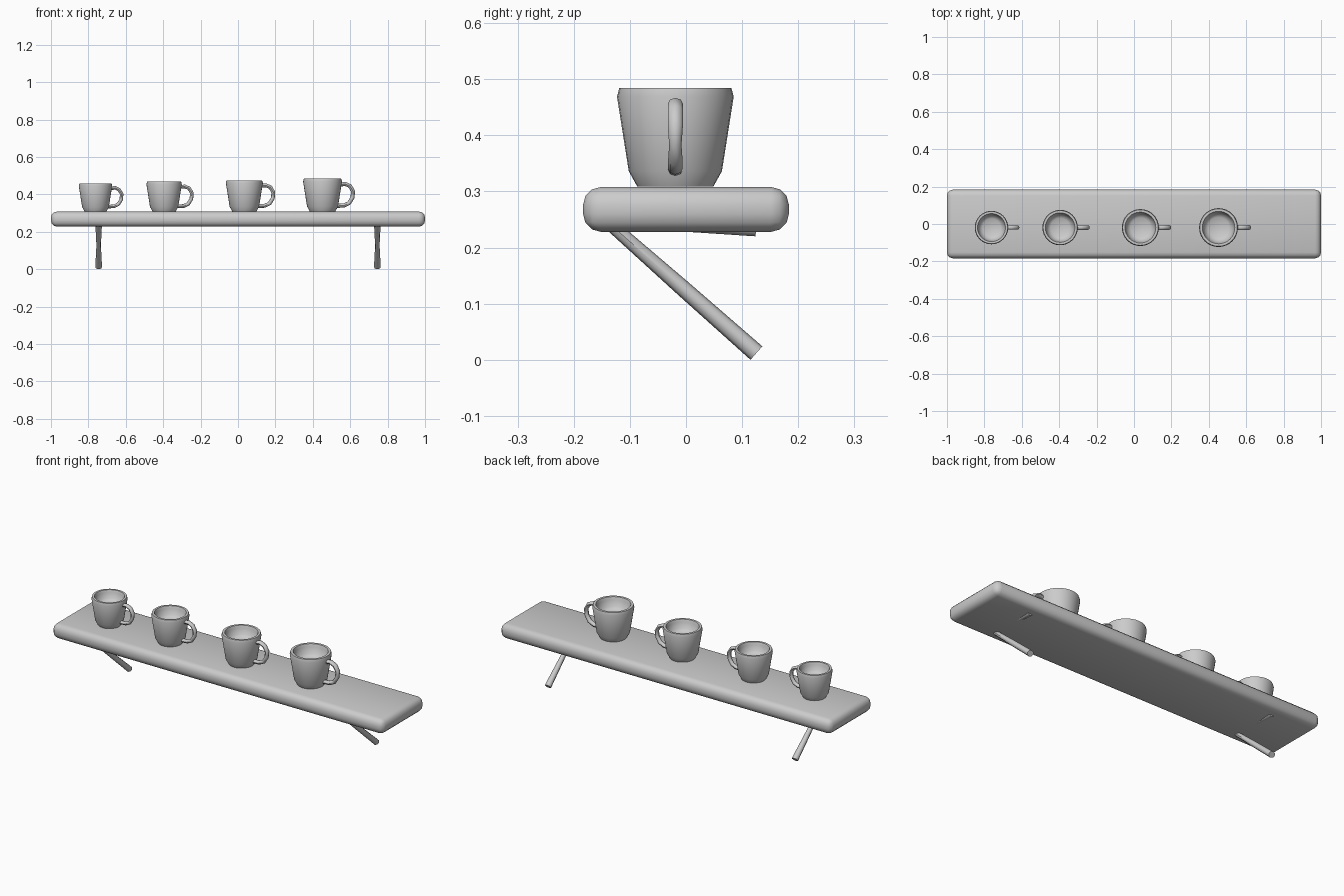
import bpy, bmesh, math
from mathutils import Vector

if "Cube" in bpy.data.objects:
    bpy.data.objects.remove(bpy.data.objects["Cube"], do_unlink=True)

GREY = (0.6, 0.6, 0.6, 1)
grey = bpy.data.materials.new("plain grey")
grey.use_nodes = True
grey.diffuse_color = GREY
grey.node_tree.nodes["Principled BSDF"].inputs["Base Color"].default_value = GREY


def finish(name, bm, angle=50):
    """Turn a bmesh into a smooth-shaded grey object."""
    bmesh.ops.recalc_face_normals(bm, faces=bm.faces)
    mesh = bpy.data.meshes.new(name)
    bm.to_mesh(mesh)
    bm.free()
    mesh.materials.append(grey)
    obj = bpy.data.objects.new(name, mesh)
    bpy.context.collection.objects.link(obj)
    bpy.ops.object.select_all(action='DESELECT')
    obj.select_set(True)
    bpy.context.view_layer.objects.active = obj
    bpy.ops.object.shade_smooth_by_angle(angle=math.radians(angle))
    return obj


def tube(name, path, side, widths, depths, sides=8):
    """Sweep an oval along a flat path; side is the normal of its plane."""
    bm = bmesh.new()
    rings = []
    for i, p in enumerate(path):
        tangent = path[min(i + 1, len(path) - 1)] - path[max(i - 1, 0)]
        normal = side.cross(tangent).normalized()
        ring = []
        for k in range(sides):
            a = math.tau * k / sides
            ring.append(bm.verts.new(p + side * math.cos(a) * widths[i]
                                     + normal * math.sin(a) * depths[i]))
        rings.append(ring)
    for r, s in zip(rings, rings[1:]):
        for k in range(sides):
            j = (k + 1) % sides
            bm.faces.new((r[k], r[j], s[j], s[k]))
    bm.faces.new(rings[0])
    bm.faces.new(rings[-1])
    return finish(name, bm)


def lathe(name, profile, steps=32):
    """Spin a radius/height profile around z."""
    bm = bmesh.new()
    verts = [bm.verts.new((r, 0, z)) for r, z in profile]
    edges = [bm.edges.new(pair) for pair in zip(verts, verts[1:])]
    bmesh.ops.spin(bm, geom=verts + edges, cent=(0, 0, 0), axis=(0, 0, 1),
                   angle=math.tau, steps=steps)
    bmesh.ops.remove_doubles(bm, verts=bm.verts, dist=0.0005)
    return finish(name, bm)


# Shelf board with rounded edges
bm = bmesh.new()
bmesh.ops.create_cube(bm, size=1)
bmesh.ops.scale(bm, vec=(2, 0.367, 0.08), verts=bm.verts)
bmesh.ops.translate(bm, vec=(0, 0, 0.268), verts=bm.verts)
bmesh.ops.bevel(bm, geom=bm.edges[:], offset=0.032, segments=3,
                profile=0.5, affect='EDGES')
finish("shelf_board", bm)

# Brackets: a slanted strut and a rail mostly sunk into the board
X = Vector((1, 0, 0))
for label, x in (("right", -0.745), ("left", 0.745)):
    top, foot = Vector((x, -0.14, 0.246)), Vector((x, 0.1255, 0.012))
    tube(label + "_strut", [top, top.lerp(foot, 0.5), foot], X,
         (0.018, 0.012, 0.018), (0.0115, 0.0145, 0.016))
    tube(label + "_rail", [Vector((x, -0.12, 0.252)), Vector((x, 0.125, 0.236))], X,
         (0.016, 0.016), (0.016, 0.016))

# Row of mugs, each a little larger than the last
CUP = [(0, 0), (0.068, 0), (0.083, 0.027), (0.104, 0.16), (0.1, 0.175),
       (0.087, 0.175), (0.082, 0.16), (0.075, 0.126), (0.055, 0.113), (0, 0.11)]
HANDLE = [(0.093, 0.144), (0.122, 0.147), (0.147, 0.136), (0.163, 0.108),
          (0.16, 0.074), (0.142, 0.045), (0.115, 0.032), (0.078, 0.03)]
for n, (x, size) in enumerate(((-0.762, 0.86), (-0.395, 0.91), (0.034, 0.95), (0.452, 1)), 1):
    cup = lathe(f"mug_{n}_cup", CUP)
    handle = tube(f"mug_{n}_handle", [Vector((px, 0, pz)) for px, pz in HANDLE],
                  Vector((0, 1, 0)), [0.0135] * 4 + [0.011] + [0.013] * 3, [0.011] * 8)
    for part in (cup, handle):
        part.location = (x, -0.019, 0.309)
        part.scale = (size, size, size)
